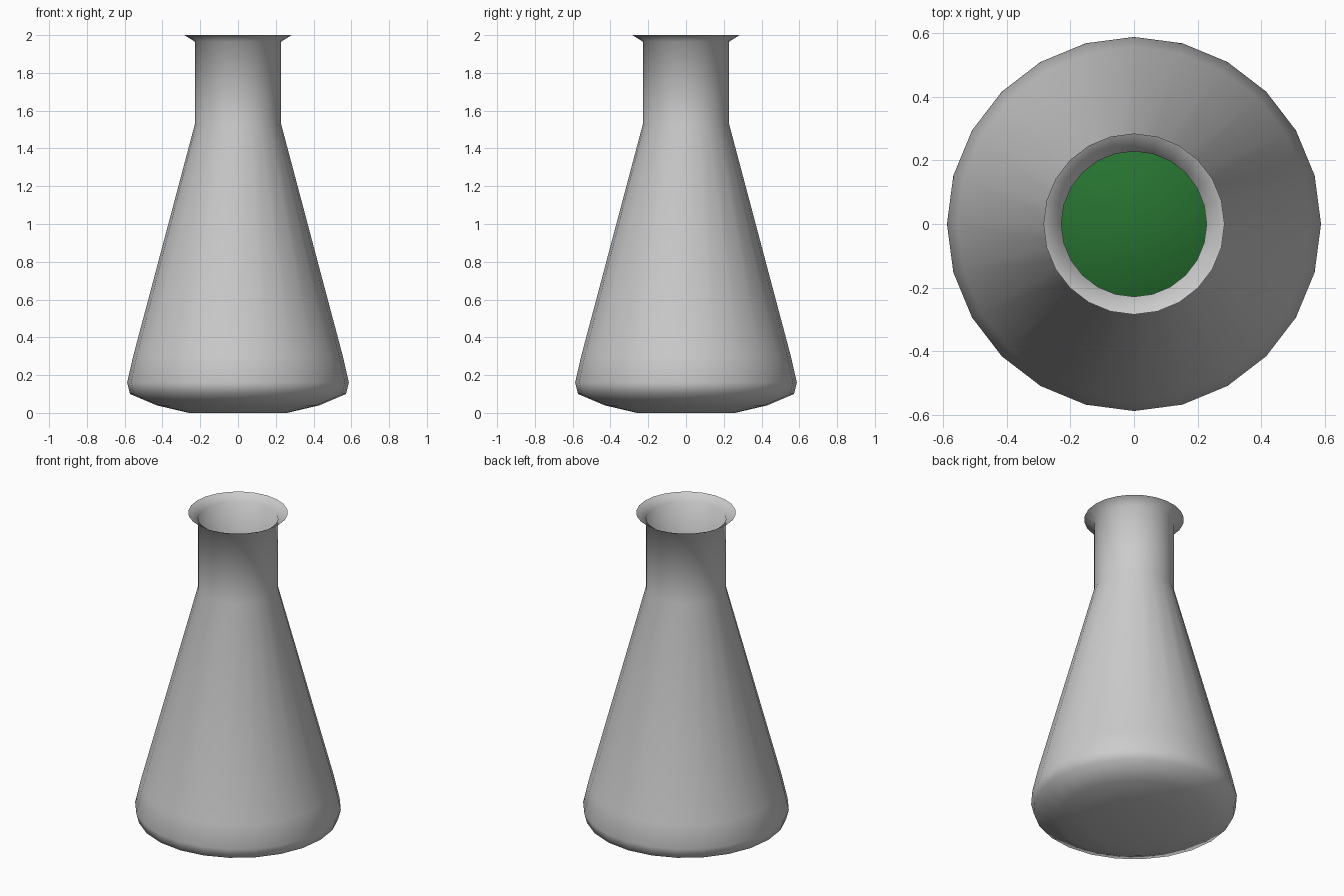
import bpy, bmesh, math

if "Cube" in bpy.data.objects:
    bpy.data.objects.remove(bpy.data.objects["Cube"])

SIDES = 24

def lathe(name, profile, cap_top=False):
    """Revolve (radius, z) points around z, closing the bottom and optionally the top."""
    bm = bmesh.new()
    rings = []
    for r, z in profile:
        rings.append([bm.verts.new((r * math.cos(2 * math.pi * i / SIDES),
                                    r * math.sin(2 * math.pi * i / SIDES), z))
                      for i in range(SIDES)])
    for a, b in zip(rings, rings[1:]):
        for i in range(SIDES):
            j = (i + 1) % SIDES
            bm.faces.new((a[i], a[j], b[j], b[i]))
    bm.faces.new(rings[0][::-1])
    if cap_top:
        bm.faces.new(rings[-1])
    for f in bm.faces:
        f.smooth = True
    mesh = bpy.data.meshes.new(name)
    bm.to_mesh(mesh)
    bm.free()
    obj = bpy.data.objects.new(name, mesh)
    bpy.context.collection.objects.link(obj)
    return obj

# Thin glass shell: rounded base, cone, neck and flared lip
base = [(0.26, 0.0), (0.43, 0.04), (0.572, 0.10), (0.587, 0.16), (0.555, 0.30)]
lathe("flask_glass", base + [(0.228, 1.53), (0.228, 1.965), (0.284, 2.0)])

# Green liquid following the inside of the glass
level = 0.62
slope = (0.555 - 0.228) / (1.53 - 0.30)
inner = [(r - 0.012, z + 0.012) for r, z in base]
top = (0.555 - slope * (level - 0.30) - 0.012, level)
liquid = lathe("liquid", inner + [top], cap_top=True)
green = bpy.data.materials.new("green_liquid")
green.diffuse_color = (0.02, 0.17, 0.03, 1)
green.use_nodes = True
green.node_tree.nodes["Principled BSDF"].inputs["Base Color"].default_value = green.diffuse_color
liquid.data.materials.append(green)
